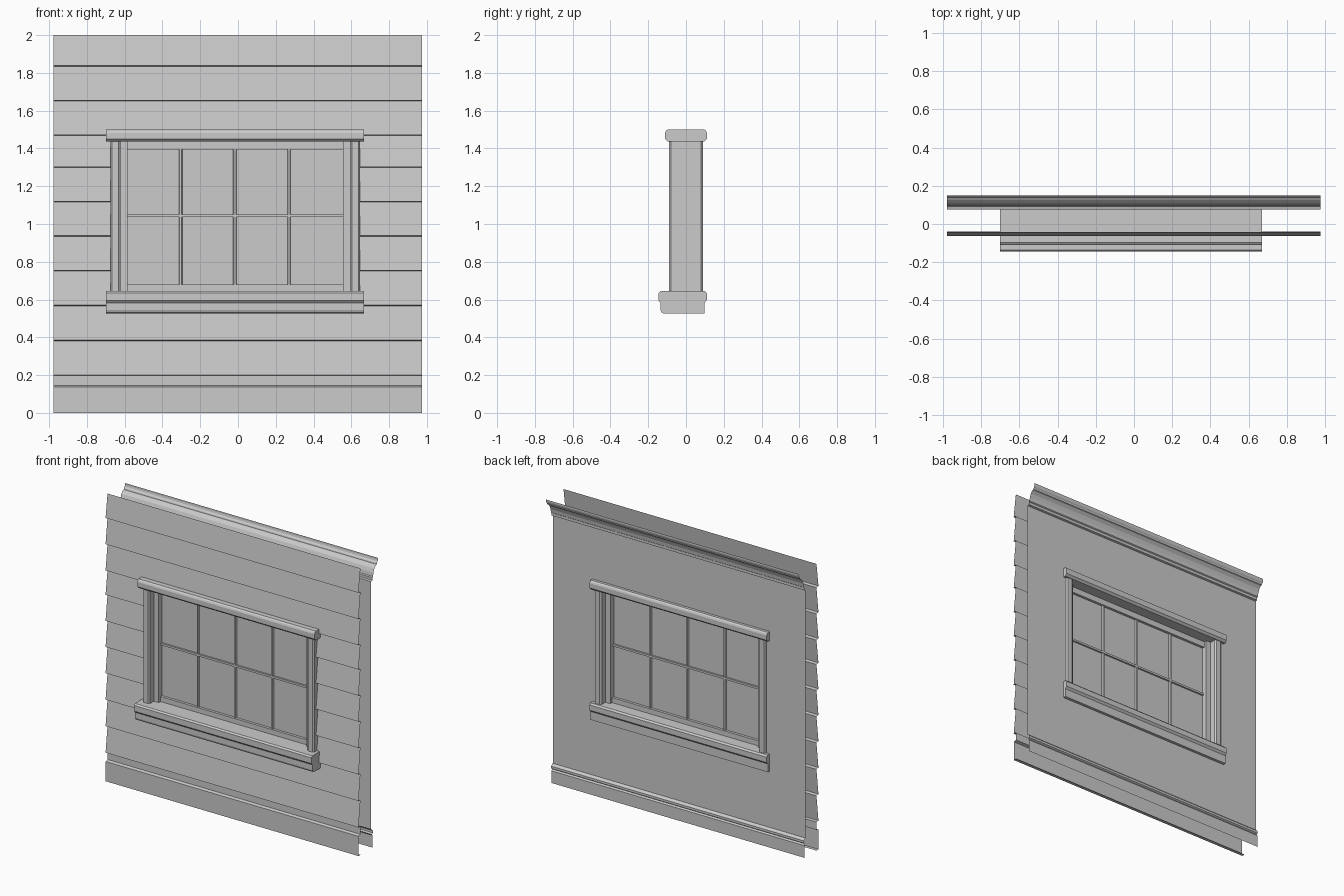
import bpy, bmesh
from mathutils import Vector

if "Cube" in bpy.data.objects:
    bpy.data.objects.remove(bpy.data.objects["Cube"])

CX = -0.014                      # window centre line
X0, X1 = -0.978, 0.975           # wall ends


def make(name, bm):
    bmesh.ops.remove_doubles(bm, verts=bm.verts, dist=1e-5)
    me = bpy.data.meshes.new(name)
    bm.to_mesh(me)
    bm.free()
    ob = bpy.data.objects.new(name, me)
    bpy.context.collection.objects.link(ob)
    return ob


def extrude(name, prof, at, a, b, closed=True, hole=None):
    """Sweep a 2D profile from a to b; at(p, q, t) gives the 3D point."""
    bm = bmesh.new()
    A = [bm.verts.new(at(p, q, a)) for p, q in prof]
    B = [bm.verts.new(at(p, q, b)) for p, q in prof]
    n = len(prof)
    for i in range(n if closed else n - 1):
        j = (i + 1) % n
        bm.faces.new((A[i], A[j], B[j], B[i]))
    if closed:
        bm.faces.new(A[::-1])
        bm.faces.new(B)
        bmesh.ops.recalc_face_normals(bm, faces=bm.faces)
    if hole:                     # rectangular opening in a sheet
        x0, x1, z0, z1 = hole
        for co, no in (((x0, 0, 0), (1, 0, 0)), ((x1, 0, 0), (1, 0, 0)),
                       ((0, 0, z0), (0, 0, 1)), ((0, 0, z1), (0, 0, 1))):
            bmesh.ops.bisect_plane(bm, geom=bm.verts[:] + bm.edges[:] + bm.faces[:],
                                   plane_co=Vector(co), plane_no=Vector(no))
        gone = []
        for f in bm.faces:
            c = f.calc_center_median()
            if x0 < c.x < x1 and z0 < c.z < z1:
                gone.append(f)
        bmesh.ops.delete(bm, geom=gone, context='FACES')
    return make(name, bm)


def along_x(y, z, t):
    return (t, y, z)


def along_z(x, y, t):
    return (x, y, t)


def box(name, x0, x1, y0, y1, z0, z1):
    return extrude(name, [(y0, z0), (y1, z0), (y1, z1), (y0, z1)], along_x, x0, x1)


OPEN = (-0.655, 0.63, 0.59, 1.47)

# Lapped siding with a flat skirt board below
siding = [(-0.04, 0), (-0.063, 0), (-0.063, 0.138), (-0.042, 0.144), (-0.042, 0.198)]
laps = [0.2, 0.385, 0.57, 0.755, 0.938, 1.12, 1.302, 1.472, 1.655, 1.838, 2.0]
for lo, hi in zip(laps, laps[1:]):
    siding += [(-0.064, lo), (-0.042, hi - 0.004 if hi < 2 else hi)]
extrude("siding", siding, along_x, X0, X1, closed=False, hole=OPEN)

# Inner wall with baseboard and crown moulding
inner = [(0.092, 0), (0.092, 0.085), (0.084, 0.095), (0.094, 0.102), (0.094, 0.118),
         (0.084, 0.128), (0.077, 0.132), (0.077, 1.862), (0.09, 1.866), (0.09, 1.885),
         (0.097, 1.89), (0.101, 1.915), (0.111, 1.94), (0.127, 1.957),
         (0.137, 1.96), (0.139, 1.968), (0.147, 1.977), (0.15, 1.988), (0.15, 2.0)]
extrude("inner_wall", inner[::-1], along_x, X0, X1, closed=False, hole=OPEN)

# Head trim and two-part sill
W0, W1 = -0.7, 0.668
extrude("head_trim", [(-0.11, 1.45), (-0.095, 1.436), (0.095, 1.436), (0.11, 1.45),
                      (0.11, 1.483), (0.106, 1.493), (0.096, 1.5), (-0.096, 1.5),
                      (-0.106, 1.493), (-0.11, 1.483)], along_x, W0, W1)
extrude("sill", [(-0.135, 0.525 + 0.02), (-0.129, 0.531), (-0.115, 0.525), (0.097, 0.525),
                 (0.097, 0.583), (0.11, 0.597), (0.11, 0.634), (0.1, 0.645),
                 (-0.135, 0.645), (-0.145, 0.635), (-0.145, 0.595), (-0.135, 0.583)],
        along_x, W0, W1)

# Stepped jambs, mirrored left to right
half = [(-0.675, -0.08), (-0.666, -0.09), (-0.632, -0.09), (-0.622, -0.08),
        (-0.622, -0.04), (-0.584, -0.04)]
jamb = half + [(x, -y) for x, y in half[::-1]]
for name, s in (("jamb_left", 1), ("jamb_right", -1)):
    pts = [(x if s > 0 else 2 * CX - x, y) for x, y in jamb]
    extrude(name, pts, along_z, 0.64, 1.44)

# Glass, sash rails and glazing bars
G0, G1 = -0.59, 0.56
box("glass", G0, G1, -0.002, 0.002, 0.64, 1.44)
box("sash_top_rail", G0, G1, -0.02, 0.02, 1.395, 1.44)
box("sash_bottom_rail", G0, G1, -0.02, 0.02, 0.64, 0.68)
bar = 0.009
extrude("cross_bar", [(-0.014, 1.036), (0.014, 1.036), (0.014, 1.05), (-0.014, 1.05)],
        along_x, G0, G1)
for i in (-1, 0, 1):
    x = CX - 0.003 + i * 0.287
    extrude("glazing_bar", [(x - bar, -0.006), (x - bar * 0.6, -0.013), (x + bar * 0.6, -0.013),
                            (x + bar, -0.006), (x + bar, 0.006), (x + bar * 0.6, 0.013),
                            (x - bar * 0.6, 0.013), (x - bar, 0.006)], along_z, 0.67, 1.4)
